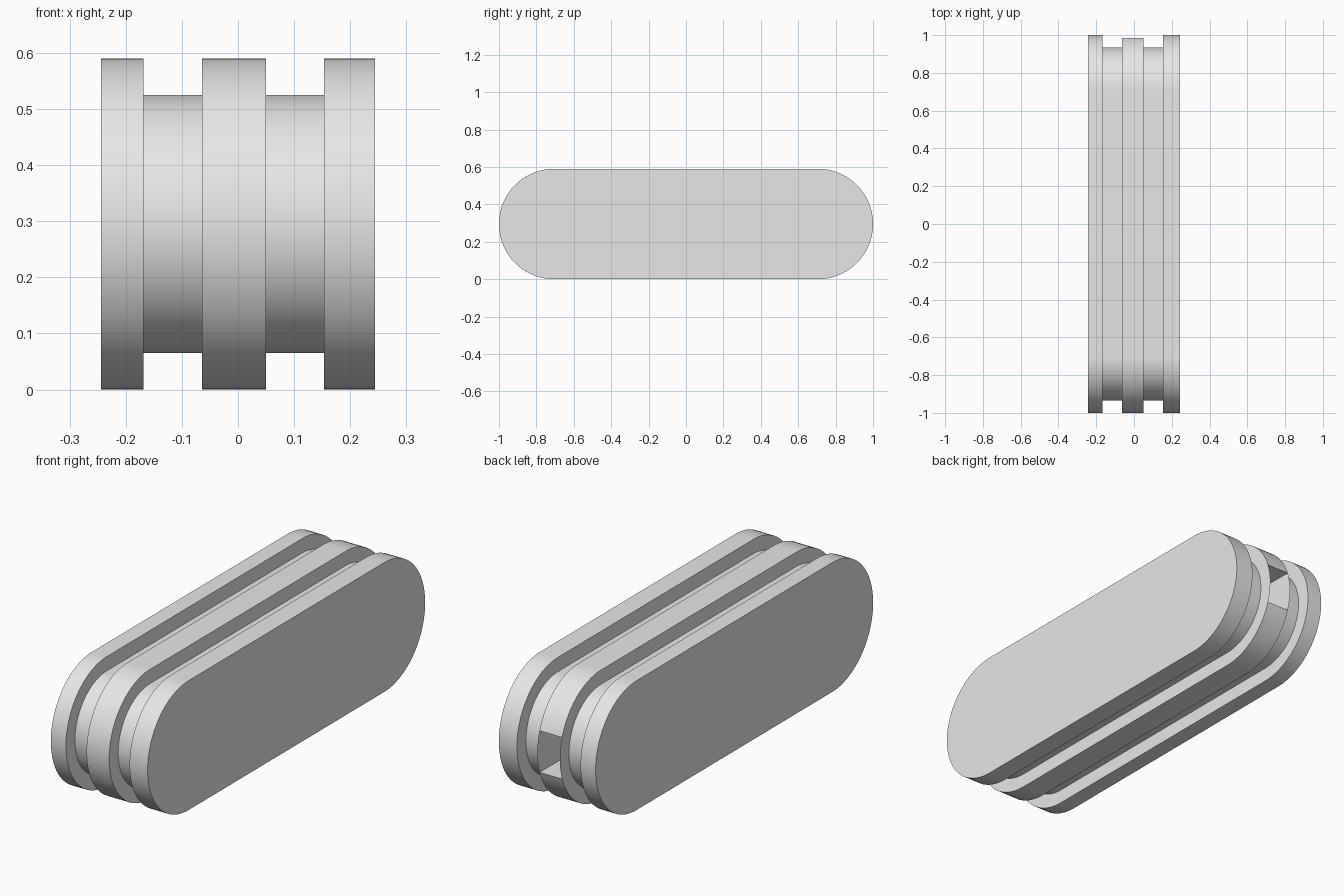
import bpy
import bmesh
from math import sin, cos, pi, radians

cube = bpy.data.objects.get("Cube")
if cube:
    bpy.data.objects.remove(cube, do_unlink=True)

MID_Z = 0.295       # height of the centre line
HALF_RUN = 0.705    # half length of the straight sides
RIM, GROOVE = 0.295, 0.23
SEGMENTS = 48       # per rounded end

grey = bpy.data.materials.new("plain grey")
grey.use_nodes = True
grey.diffuse_color = (0.8, 0.8, 0.8, 1)
grey.node_tree.nodes["Principled BSDF"].inputs["Base Color"].default_value = (0.8, 0.8, 0.8, 1)


def stadium(radius):
    """Outline of a long shape with two round ends, as (y, z) points."""
    points = []
    for side, start in ((1, -pi / 2), (-1, pi / 2)):
        for i in range(SEGMENTS + 1):
            a = start + pi * i / SEGMENTS
            points.append((side * HALF_RUN + radius * cos(a), MID_Z + radius * sin(a)))
    return points


def cut_pocket(bm, depth, half_angle, wall):
    """Push the middle of the back rim inwards, leaving thin side walls."""
    limit = RIM * sin(radians(half_angle)) + 0.002
    band = [f for f in bm.faces if len(f.verts) == 4 and
            all(v.co.y > HALF_RUN and abs(v.co.z - MID_Z) < limit for v in f.verts)]
    new = bmesh.ops.extrude_face_region(bm, geom=band)["geom"]
    old = [f for f in band if f.is_valid]
    if old:
        bmesh.ops.delete(bm, geom=old, context='FACES')
    verts = [g for g in new if isinstance(g, bmesh.types.BMVert)]
    middle = sum(v.co.x for v in verts) / len(verts)
    for v in verts:
        v.co.y -= depth
        v.co.x += wall if v.co.x < middle else -wall


def slab(name, x0, x1, radius, capped=True, pocket=False):
    """Extrude the outline across x from x0 to x1."""
    bm = bmesh.new()
    outline = stadium(radius)
    near = [bm.verts.new((x0, y, z)) for y, z in outline]
    far = [bm.verts.new((x1, y, z)) for y, z in outline]
    n = len(outline)
    for i in range(n):
        j = (i + 1) % n
        bm.faces.new((near[i], near[j], far[j], far[i]))
    if capped:
        bm.faces.new(near[::-1])
        bm.faces.new(far)
    bmesh.ops.recalc_face_normals(bm, faces=bm.faces[:])
    if pocket:
        cut_pocket(bm, 0.2, 18.75, 0.002)
    mesh = bpy.data.meshes.new(name)
    bm.to_mesh(mesh)
    bm.free()
    mesh.materials.append(grey)
    obj = bpy.data.objects.new(name, mesh)
    bpy.context.collection.objects.link(obj)
    bpy.ops.object.select_all(action='DESELECT')
    obj.select_set(True)
    bpy.context.view_layer.objects.active = obj
    bpy.ops.object.shade_smooth_by_angle(angle=radians(30))


# Three raised rims, the middle one with a pocket at the back
slab("right_rim", -0.244, -0.168, RIM)
slab("middle_rim", -0.064, 0.05, RIM, pocket=True)
slab("left_rim", 0.153, 0.244, RIM)

# Two sunken channels between the rims
slab("right_channel", -0.168, -0.064, GROOVE, capped=False)
slab("left_channel", 0.05, 0.153, GROOVE, capped=False)
